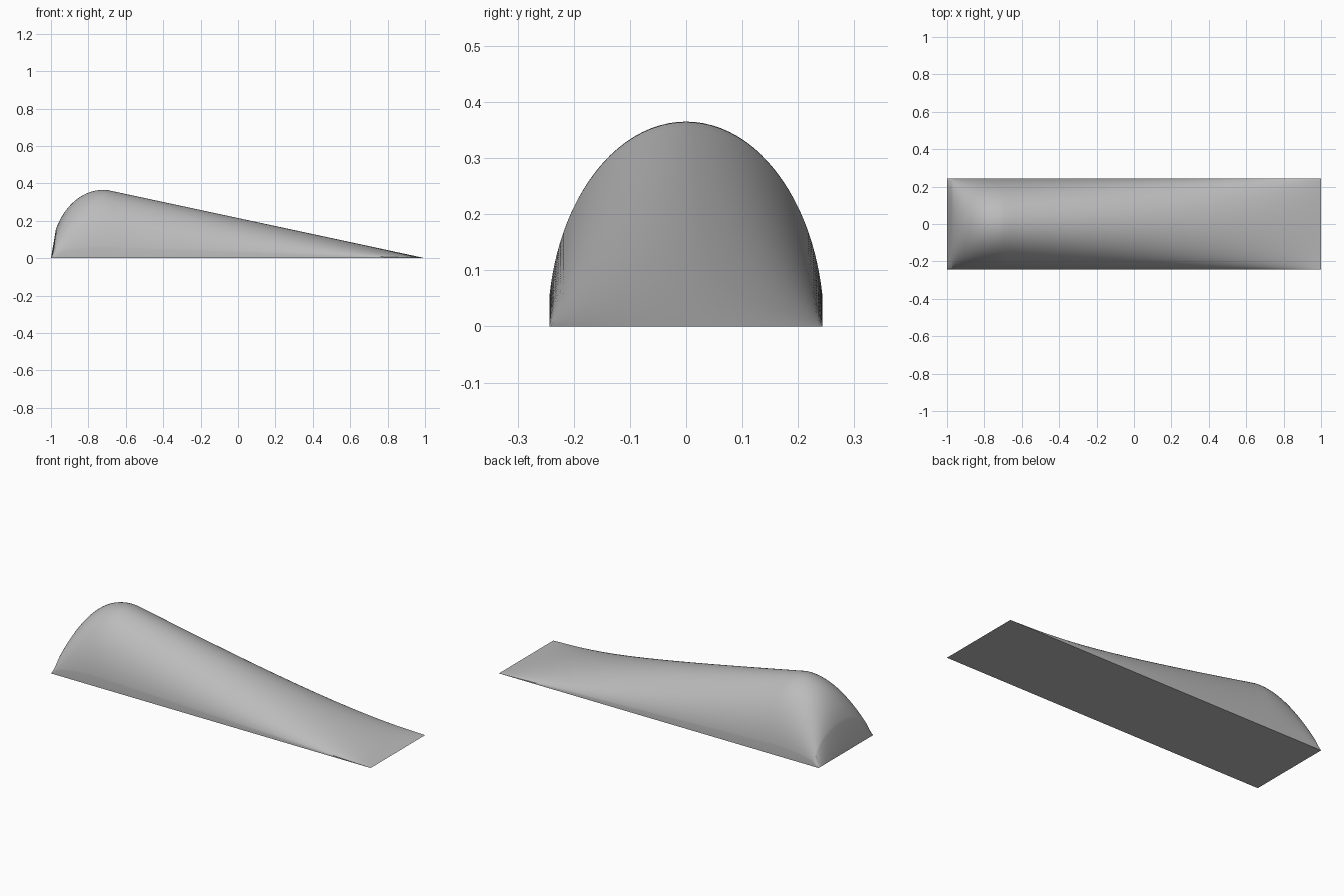
import bpy
import bmesh
from math import sin, cos, pi, sqrt, radians

cube = bpy.data.objects.get("Cube")
if cube:
    bpy.data.objects.remove(cube, do_unlink=True)

HALF_WIDTH, ARCH_RADIUS, PEAK = 0.243, 0.246, 0.365
APEX_X, NOSE = -0.72, 0.28


def material(name, colour):
    mat = bpy.data.materials.new(name)
    mat.use_nodes = True
    mat.diffuse_color = colour
    mat.node_tree.nodes["Principled BSDF"].inputs["Base Color"].default_value = colour
    return mat


# Ridge line: blunt elliptical nose, then a straight taper to a thin edge
start = 0.44
ridge = [(-1.0, 0.0)]
for i in range(29):
    a = start + (pi / 2 + 0.08 - start) * i / 28
    ridge.append((APEX_X - NOSE * cos(a), PEAK * sin(a)))
x0, z0 = ridge[-1]
for i in range(1, 41):
    t = i / 40
    ridge.append((x0 + (1 - x0) * t, z0 * (1 - t)))

# Arch across the width, leaving short upright walls at both sides
arch = []
for i in range(49):
    y = -HALF_WIDTH * cos(pi * i / 48)
    arch.append((y, sqrt(1 - (y / ARCH_RADIUS) ** 2)))

bm = bmesh.new()
rows = [[bm.verts.new((x, y, h * e)) for y, e in arch] for x, h in ridge]

# Domed upper surface
for a, b in zip(rows, rows[1:]):
    for j in range(len(arch) - 1):
        bm.faces.new((a[j], b[j], b[j + 1], a[j + 1]))

# Upright side walls
floors = []
for side in (0, -1):
    top = [row[side] for row in rows]
    low = [top[0]] + [bm.verts.new((v.co.x, v.co.y, 0)) for v in top[1:-1]] + [top[-1]]
    floors.append(low)
    for i in range(len(top) - 1):
        loop = [low[i], low[i + 1], top[i + 1], top[i]]
        bm.faces.new(list(dict.fromkeys(loop)))

# Flat underside
bm.faces.new(floors[0] + rows[-1][1:-1] + floors[1][::-1] + rows[0][-2:0:-1])
bmesh.ops.recalc_face_normals(bm, faces=bm.faces)

mesh = bpy.data.meshes.new("wedge_body")
bm.to_mesh(mesh)
bm.free()
body = bpy.data.objects.new("wedge_body", mesh)
bpy.context.collection.objects.link(body)
mesh.materials.append(material("plain_grey", (0.5, 0.5, 0.5, 1)))

bpy.context.view_layer.objects.active = body
body.select_set(True)
bpy.ops.object.shade_smooth_by_angle(angle=radians(35))
